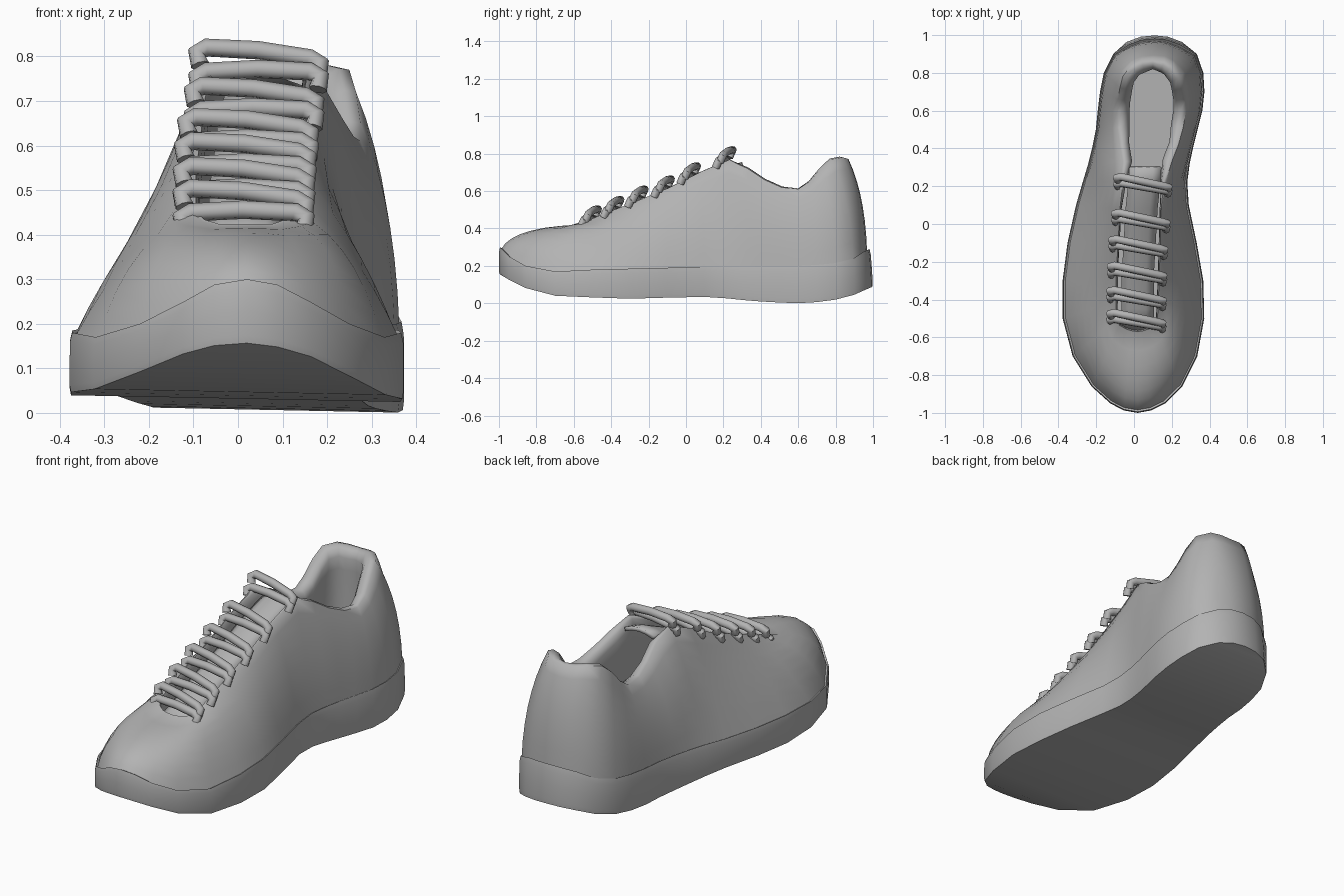
import bpy, math
from mathutils import Vector

if "Cube" in bpy.data.objects:
    bpy.data.objects.remove(bpy.data.objects["Cube"])

grey = bpy.data.materials.new("plain_grey")
grey.diffuse_color = (0.45, 0.45, 0.45, 1)
grey.use_nodes = True
grey.node_tree.nodes["Principled BSDF"].inputs["Base Color"].default_value = grey.diffuse_color

# Sole stations, toe to heel: y, left x, right x, bottom z, top z
SOLE = [(-1, .02, .02, .155, .30), (-.987, -.055, .09, .148, .288),
        (-.95, -.125, .165, .128, .25), (-.86, -.225, .255, .085, .20),
        (-.7, -.325, .335, .045, .17), (-.5, -.378, .372, .037, .18), (-.3, -.378, .367, .03, .185),
        (-.1, -.352, .332, .035, .19), (.1, -.307, .29, .038, .195), (.22, -.272, .282, .03, .20),
        (.32, -.242, .295, .02, .20), (.4, -.222, .312, .014, .20), (.5, -.202, .337, .009, .20),
        (.6, -.192, .362, .006, .20), (.7, -.18, .373, .012, .205), (.8, -.16, .367, .025, .215),
        (.9, -.11, .333, .05, .24), (.965, -.04, .255, .077, .275), (.993, .035, .18, .087, .287),
        (1, .11, .11, .09, .29)]
# Opening edge for the same stations: y, left x, right x, z
EDGE = [(-.575, .02, .02, .42), (-.57, -.015, .052, .42), (-.56, -.045, .08, .42),
        (-.54, -.08, .11, .43), (-.5, -.10, .13, .45), (-.4, -.10, .135, .49),
        (-.27, -.10, .14, .54), (-.1, -.09, .145, .61), (.08, -.08, .15, .70),
        (.23, -.07, .17, .765), (.33, -.06, .20, .72), (.42, -.075, .235, .66),
        (.51, -.09, .26, .62), (.6, -.09, .275, .61), (.66, -.085, .275, .65),
        (.72, -.075, .265, .72), (.78, -.06, .25, .77), (.84, -.015, .205, .78),
        (.866, .04, .16, .772), (.87, .10, .10, .768)]
N = len(SOLE)
ORDER = [(i, 0) for i in range(N)] + [(i, 1) for i in range(N - 2, 0, -1)]
M = len(ORDER)


def ring(table, zcol):
    return [Vector((table[i][1 + s], table[i][0], table[i][zcol])) for i, s in ORDER]


def inset(pts, amount, dz=0.0):
    """Move a ring inwards; amount(i) is the distance at station i."""
    out = []
    for k, p in enumerate(pts):
        d = pts[(k + 1) % M] - pts[k - 1]
        n = Vector((d.y, -d.x, 0)).normalized()
        out.append(p + n * amount(ORDER[k][0]) + Vector((0, 0, dz)))
    return out


def finish(ob, angle=45):
    ob.data.materials.clear()
    ob.data.materials.append(grey)
    bpy.ops.object.select_all(action='DESELECT')
    ob.select_set(True)
    bpy.context.view_layer.objects.active = ob
    bpy.ops.object.shade_smooth_by_angle(angle=math.radians(angle))


def make(name, verts, faces, angle=45):
    me = bpy.data.meshes.new(name)
    me.from_pydata([tuple(v) for v in verts], [], faces)
    ob = bpy.data.objects.new(name, me)
    bpy.context.collection.objects.link(ob)
    finish(ob, angle)
    return ob


def loft(name, rings, cap_first, cap_last, angle=45):
    verts = [v for r in rings for v in r]
    faces = []
    for r in range(len(rings) - 1):
        for k in range(M):
            a, b, k2 = r * M, (r + 1) * M, (k + 1) % M
            faces.append((a + k, b + k, b + k2, a + k2))

    def cap(base, up):
        for i in range(N - 1):
            l0, l1 = base + i, base + i + 1
            r0, r1 = base + (M - i) % M, base + M - i - 1
            f = list(dict.fromkeys((l0, r0, r1, l1)))
            faces.append(f if up else f[::-1])
    if cap_first:
        cap(0, False)
    if cap_last:
        cap((len(rings) - 1) * M, True)
    return make(name, verts, faces, angle)


# Sole: side wall with a small ledge on top, tilted slightly sideways
low, high = ring(SOLE, 3), ring(SOLE, 4)
for p in low:
    p.z -= .02 * (p.x - .1)
walls = [inset(low, lambda i: .003)]
for t, d in ((.12, 0), (.5, 0), (.85, .001), (1, .006)):
    walls.append(inset([a.lerp(b, t) for a, b in zip(low, high)],
                       lambda i, d=d: d + (.013 * t if i > 16 else 0)))
walls.append(inset(high, lambda i: .03, -.012))
loft("sole", walls, True, True)

# Upper: curved wall from sole to opening, padded collar, lining and insole
base = inset(high, lambda i: .032 if i > 16 else .011, -.012)
edge = ring(EDGE, 3)
rings = []
for step in range(8):
    t = step / 7
    row = []
    for k, (i, s) in enumerate(ORDER):
        b, e = base[k], edge[k]
        if i < 4:
            h, v = .14, .90
        elif i == 4:
            h, v = .28, .78
        elif i < 10:
            h, v = .38, .60
        else:
            h, v = .10, .62
        c = Vector((b.x + (e.x - b.x) * h, b.y + (e.y - b.y) * h, b.z + (e.z - b.z) * v))
        row.append(b * (1 - t) ** 2 + c * 2 * t * (1 - t) + e * t * t)
    rings.append(row)


def pad(i):
    if i < 9:
        return .014
    return .03 if i == 9 else .05 if i < 12 or i > 18 else .066


rings.append(inset(edge, lambda i: pad(i) * .4, .004))
rings.append(inset(edge, lambda i: pad(i) * .8, -.012))
rings.append(inset(edge, pad, -.045))
rings.append(inset(edge, lambda i: pad(i) * .9, -.11))
floor = inset(edge, lambda i: pad(i) * .75)
for p in floor:
    p.z = .25
rings.append(floor)
loft("upper", rings, False, True, 60)

# Tongue: arched strip under the laces
PATH = [(-.58, .02, .395), (-.45, .02, .445), (-.27, .02, .52), (-.1, .03, .59),
        (.08, .04, .675), (.22, .055, .735), (.30, .06, .755)]
W = 5
verts, faces = [], []
for y, cx, z in PATH:
    for j in range(W):
        u = j / (W - 1) * 2 - 1
        verts.append((cx + u * .085, y, z - .02 * u * u))
for r in range(len(PATH) - 1):
    for j in range(W - 1):
        a = r * W + j
        faces.append((a, a + 1, a + W + 1, a + W))
tongue = make("tongue", verts, faces)
sol = tongue.modifiers.new("thickness", 'SOLIDIFY')
sol.thickness = .02

# Laces: six crossings, each of two strands hooked over the eyelet edges
LACES = [(-.515, -.125, .15, .472), (-.395, -.125, .152, .522), (-.265, -.122, .155, .578),
         (-.125, -.115, .16, .632), (.015, -.10, .172, .702), (.205, -.09, .182, .788)]


def strand(name, pts, radius):
    cu = bpy.data.curves.new(name, 'CURVE')
    cu.dimensions = '3D'
    cu.bevel_depth = radius
    cu.bevel_resolution = 2
    cu.use_fill_caps = True
    sp = cu.splines.new('POLY')
    sp.points.add(len(pts) - 1)
    for p, q in zip(sp.points, pts):
        p.co = (*q, 1)
    ob = bpy.data.objects.new(name, cu)
    bpy.context.collection.objects.link(ob)
    bpy.ops.object.select_all(action='DESELECT')
    ob.select_set(True)
    bpy.context.view_layer.objects.active = ob
    bpy.ops.object.convert(target='MESH')
    finish(bpy.context.object, 50)


for n, (y, xl, xr, z) in enumerate(LACES, 1):
    # upper strand, then lower strand: end offsets in y and z
    for tag, yl, zl, yr, zr in (("upper", .045, .032, -.005, .008),
                                ("lower", .012, -.022, -.028, -.022)):
        xm = (xl + xr) / 2
        strand(f"lace_{n}_{tag}", [
            (xl + .005, y + yl - .018, z + zl - .04),
            (xl - .003, y + yl - .006, z + zl - .012),
            (xl + .02, y + yl, z + zl),
            (xm, y + (yl + yr) / 2, z + (zl + zr) / 2 + .006),
            (xr - .02, y + yr, z + zr),
            (xr + .003, y + yr - .006, z + zr - .012),
            (xr - .003, y + yr - .018, z + zr - .04)], .021)
